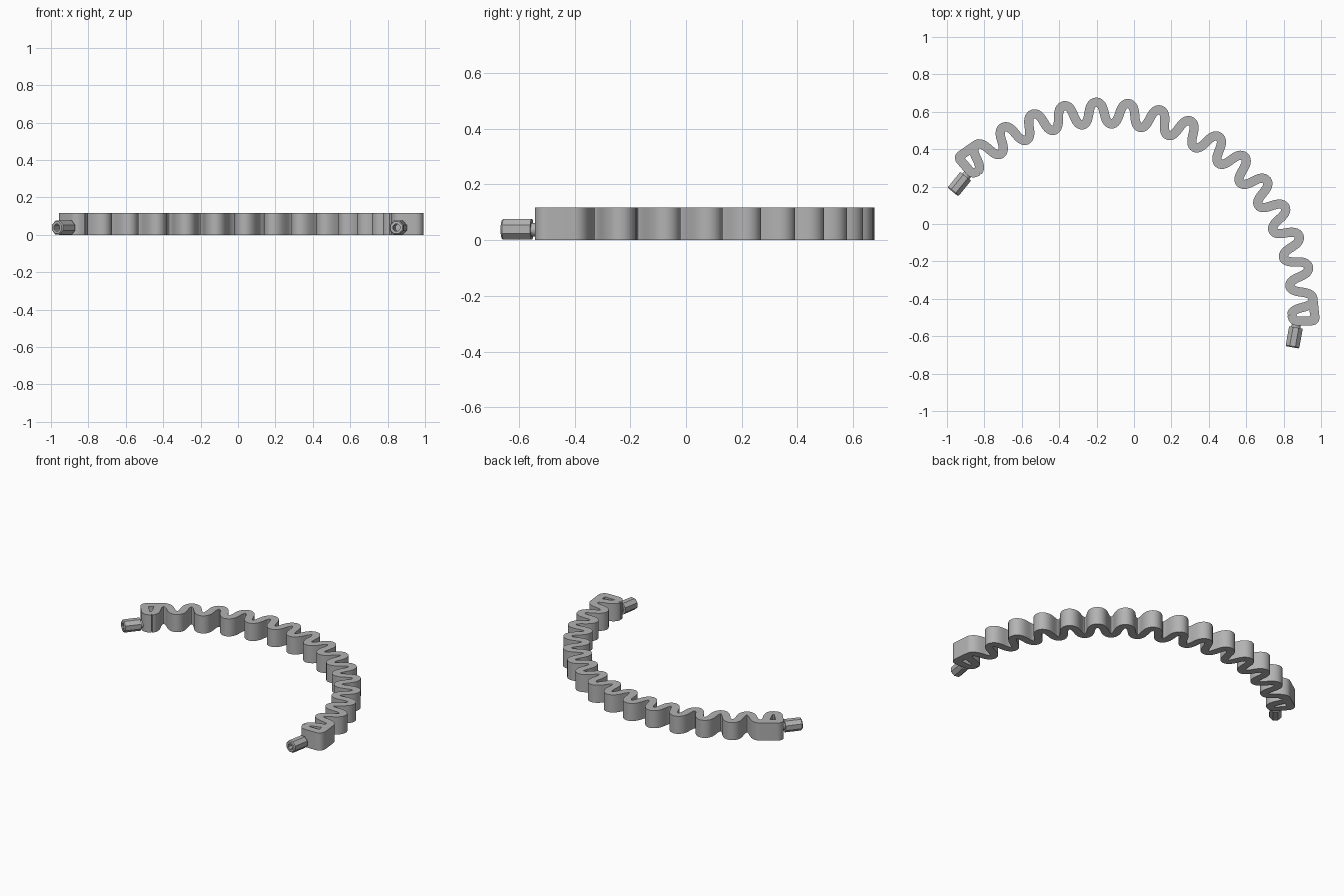
import bpy, bmesh, math
from mathutils import Vector

if "Cube" in bpy.data.objects:
    bpy.data.objects.remove(bpy.data.objects["Cube"], do_unlink=True)

CENTRE = Vector((-0.165, -0.472))
RADIUS, AMP, HALF, HEIGHT = 1.066, 0.058, 0.0245, 0.117
FIRST, PITCH, WAVES = 3.6, 8.83, 14      # first crest, crest spacing in degrees
MIDDLE = FIRST + PITCH * WAVES / 2

grey = bpy.data.materials.new("plain grey")
grey.use_nodes = True
colour = (0.45, 0.45, 0.45, 1)
grey.diffuse_color = colour
grey.node_tree.nodes["Principled BSDF"].inputs["Base Color"].default_value = colour


def polar(r, degrees, left=True):
    """Point on the arc plan; the other end is a mirror about the arc middle."""
    a = math.radians(degrees if left else 2 * MIDDLE - degrees)
    return CENTRE + Vector((math.cos(a), math.sin(a))) * r


def finish(name, bm):
    bmesh.ops.recalc_face_normals(bm, faces=bm.faces)
    mesh = bpy.data.meshes.new(name)
    bm.to_mesh(mesh)
    bm.free()
    mesh.materials.append(grey)
    ob = bpy.data.objects.new(name, mesh)
    bpy.context.collection.objects.link(ob)
    bpy.ops.object.select_all(action="DESELECT")
    ob.select_set(True)
    bpy.context.view_layer.objects.active = ob
    bpy.ops.object.shade_smooth_by_angle(angle=math.radians(35))


def loft(bm, loops):
    """Skin a list of equal loops and close both ends."""
    rings = [[bm.verts.new(p) for p in loop] for loop in loops]
    for a, b in zip(rings, rings[1:]):
        for i in range(len(a)):
            j = (i + 1) % len(a)
            bm.faces.new((a[i], a[j], b[j], b[i]))
    bm.faces.new(rings[0])
    bm.faces.new(rings[-1])


def ribbon(name, path):
    """Upright strip of even thickness along a plan path, with mitred corners."""
    loops = []
    for i, p in enumerate(path):
        d_in = (p - path[max(i - 1, 0)]).normalized()
        d_out = (path[min(i + 1, len(path) - 1)] - p).normalized()
        t = (d_in + d_out).normalized()
        n = Vector((-t.y, t.x))
        ref = d_out if d_out.length else d_in
        w = n * HALF / max(0.5, n.dot(Vector((-ref.y, ref.x))))
        a, b = p + w, p - w
        loops.append([(a.x, a.y, 0), (b.x, b.y, 0), (b.x, b.y, HEIGHT), (a.x, a.y, HEIGHT)])
    bm = bmesh.new()
    loft(bm, loops)
    finish(name, bm)


def rounded(points, cut=0.022):
    """Soften the inner corners of a polyline."""
    out = [points[0]]
    for a, p, b in zip(points, points[1:], points[2:]):
        s, e = p + (a - p).normalized() * cut, p + (b - p).normalized() * cut
        for k in range(6):
            t = k / 5
            out.append(s * (1 - t) ** 2 + p * 2 * t * (1 - t) + e * t * t)
    return out + [points[-1]]


def tube(name, start, end, profile, z, bore=0, depth=0):
    """Prism between two plan points, with an optional blind bore at the end."""
    axis = (end - start).normalized()
    side = Vector((-axis.y, axis.x))

    def loop(p, radius):
        pts = []
        for i in range(16):
            a = math.tau * i / 16
            r = radius / math.cos(math.pi / 8) if (profile == "octagon" and i % 2) else radius
            q = p + side * r * math.cos(a)
            pts.append((q.x, q.y, z + r * math.sin(a)))
        return pts

    loops = [loop(start, 0.037 if profile == "octagon" else 0.024)]
    if profile == "octagon":
        loops += [loop(end - axis * 0.006, 0.037), loop(end, 0.032)]
    else:
        loops.append(loop(end, 0.024))
    if bore:
        loops += [loop(end, bore), loop(end - axis * depth, bore)]
    bm = bmesh.new()
    loft(bm, loops)
    finish(name, bm)


# Wavy band, its waves filled out so the crests are round
path = []
steps = 32
for i in range(-steps // 2, WAVES * steps + steps // 2 + 1):
    phase = math.tau * i / steps
    angle = FIRST + PITCH * i / steps + math.degrees(0.006 / RADIUS) * math.sin(2 * phase)
    path.append(polar(RADIUS + AMP * math.cos(phase), angle))
ribbon("wavy_band", path)

# Closed triangular end, neck and bored connector at each end
for label, left in (("left", True), ("right", False)):
    corners = [polar(RADIUS - AMP, FIRST - PITCH / 2 + 0.2, left), polar(1.018, -2.6, left),
               polar(1.135, -2.3, left), polar(RADIUS + AMP, FIRST, left)]
    ribbon(label + "_end_loop", rounded(corners))
    inner, outer = polar(1.034, -4.5, left), polar(1.029, -10.5, left)
    tube(label + "_neck", polar(1.036, -2.7, left), polar(1.033, -5, left), "round", 0.037)
    tube(label + "_connector", inner, outer, "octagon", 0.038, 0.019, 0.08)
